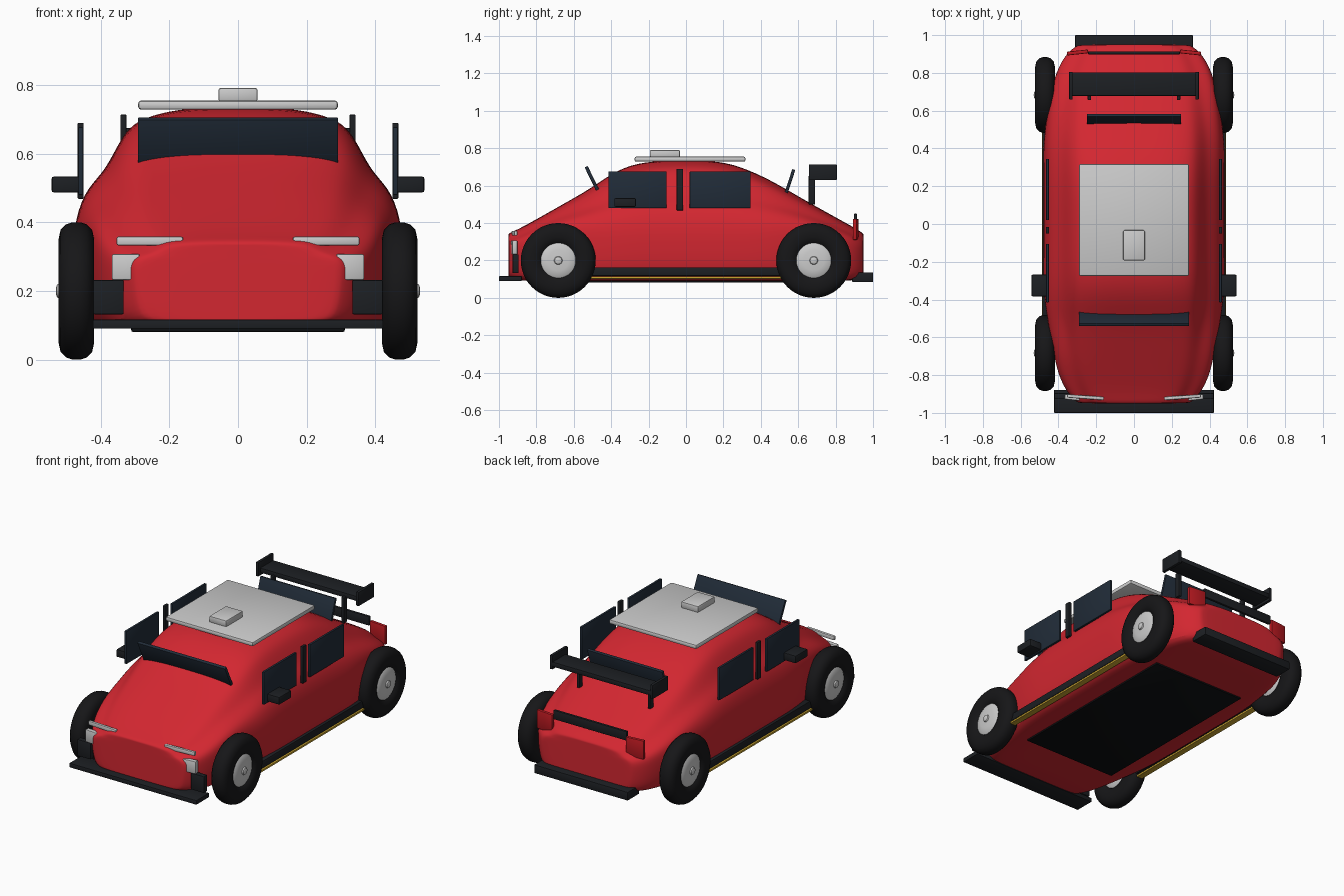
import bpy, bmesh
from math import radians, pi
from mathutils import Matrix, Vector

if "Cube" in bpy.data.objects:
    bpy.data.objects.remove(bpy.data.objects["Cube"])


def material(name, rgb):
    m = bpy.data.materials.new(name)
    m.diffuse_color = (*rgb, 1)
    m.use_nodes = True
    m.node_tree.nodes["Principled BSDF"].inputs["Base Color"].default_value = m.diffuse_color
    return m


RED = material("red_paint", (0.65, 0.02, 0.03))
LAMP_RED = material("lamp_red", (0.5, 0.01, 0.015))
GLASS = material("dark_glass", (0.015, 0.025, 0.04))
BLACK = material("black_trim", (0.012, 0.014, 0.017))
RUBBER = material("rubber", (0.008, 0.008, 0.009))
FLOOR = material("floor_black", (0.004, 0.005, 0.006))
SILVER = material("silver", (0.62, 0.63, 0.65))
WHITE = material("pale_panel", (0.66, 0.67, 0.69))
YELLOW = material("yellow_trim", (0.6, 0.38, 0.03))


def finish(bm, name, mat, smooth=True, angle=40):
    bmesh.ops.recalc_face_normals(bm, faces=bm.faces)
    me = bpy.data.meshes.new(name)
    bm.to_mesh(me)
    bm.free()
    me.materials.append(mat)
    ob = bpy.data.objects.new(name, me)
    bpy.context.collection.objects.link(ob)
    if smooth:
        bpy.ops.object.select_all(action='DESELECT')
        ob.select_set(True)
        bpy.context.view_layer.objects.active = ob
        bpy.ops.object.shade_smooth_by_angle(angle=radians(angle))
    return ob


def box(name, mat, x, y, z, bevel=0.004, rot=(0, 'X')):
    """Bevelled box from (min, max) ranges, turned about its own centre."""
    bm = bmesh.new()
    size = [r[1] - r[0] for r in (x, y, z)]
    mid = Vector([(r[0] + r[1]) / 2 for r in (x, y, z)])
    bmesh.ops.create_cube(bm, size=1)
    bmesh.ops.scale(bm, vec=size, verts=bm.verts)
    if bevel:
        bmesh.ops.bevel(bm, geom=bm.edges[:], offset=bevel, segments=2,
                        affect='EDGES', profile=0.5)
    bm.transform(Matrix.Translation(mid) @ Matrix.Rotation(radians(rot[0]), 4, rot[1]))
    return finish(bm, name, mat)


def pair(name, mat, x, y, z, bevel=0.004, turn=0):
    """Box on the right side and its mirror image on the left."""
    box("right_" + name, mat, x, y, z, bevel, (turn, 'Z'))
    box("left_" + name, mat, (-x[1], -x[0]), y, z, bevel, (-turn, 'Z'))


def lathe(name, mat, profile, centre, closed=False, steps=48):
    """Turn (x, radius) points about the x axis."""
    bm = bmesh.new()
    rings = []
    for i in range(steps):
        rot = Matrix.Rotation(2 * pi * i / steps, 4, 'X')
        rings.append([bm.verts.new(rot @ Vector((px, 0, r)) + Vector(centre))
                      for px, r in profile])
    n = len(profile)
    for i in range(steps):
        a, b = rings[i], rings[(i + 1) % steps]
        for j in range(n if closed else n - 1):
            k = (j + 1) % n
            bm.faces.new((a[j], a[k], b[k], b[j]))
    bmesh.ops.remove_doubles(bm, verts=bm.verts, dist=0.0003)
    return finish(bm, name, mat)


# Body shell: stations of (y, half width, bottom, top)
stations = [
    (-0.950, 0.285, 0.115, 0.335), (-0.946, 0.300, 0.108, 0.347),
    (-0.900, 0.350, 0.092, 0.365), (-0.800, 0.402, 0.09, 0.420),
    (-0.670, 0.428, 0.09, 0.494), (-0.510, 0.458, 0.09, 0.584),
    (-0.415, 0.472, 0.09, 0.654), (-0.300, 0.480, 0.09, 0.713),
    (-0.140, 0.480, 0.09, 0.737), (0.150, 0.480, 0.09, 0.737),
    (0.290, 0.480, 0.09, 0.704), (0.450, 0.480, 0.09, 0.632),
    (0.610, 0.455, 0.09, 0.537), (0.770, 0.428, 0.09, 0.447),
    (0.900, 0.365, 0.092, 0.376), (0.946, 0.300, 0.108, 0.347),
    (0.950, 0.285, 0.115, 0.335)]
# Upper cross-section: (share of half width, share of height above belt)
upper = [(0.94, 0.3), (0.82, 0.46), (0.755, 0.62), (0.70, 0.76),
         (0.62, 0.89), (0.42, 0.97), (0.2, 1.0)]
bm = bmesh.new()
rings = []
for y, w, lo, t in stations:
    belt = min(0.38, lo + 0.72 * (t - lo))
    half = [(0.35 * w, lo), (0.80 * w, lo), (0.95 * w, lo + 0.015),
            (0.99 * w, lo + 0.1), (w, 0.5 * (belt + lo + 0.1)), (w, belt)]
    half += [(f * w, belt + h * (t - belt)) for f, h in upper]
    loop = half + [(-px, pz) for px, pz in reversed(half)]
    rings.append([bm.verts.new((px, y, pz)) for px, pz in loop])
for a, b in zip(rings, rings[1:]):
    for j in range(len(a)):
        k = (j + 1) % len(a)
        bm.faces.new((a[j], a[k], b[k], b[j]))
# Nose and tail panels closed as a grid of quads
for ring in (rings[0], rings[-1]):
    n = len(ring)
    for j in range(n // 2 - 1):
        bm.faces.new((ring[j], ring[j + 1], ring[n - 2 - j], ring[n - 1 - j]))
body = finish(bm, "body_shell", RED, angle=60)
sub = body.modifiers.new("smooth", 'SUBSURF')
sub.levels = sub.render_levels = 2

# Wheels
tyre = [(-0.03, 0.088), (-0.044, 0.10), (-0.051, 0.125), (-0.052, 0.15),
        (-0.046, 0.178), (-0.03, 0.194), (-0.012, 0.2)]
tyre += [(-px, r) for px, r in reversed(tyre)]
hub = [(0.034, 0.097), (0.042, 0.085), (0.047, 0.055), (0.049, 0.022),
       (0.056, 0.019), (0.059, 0.01), (0.060, 0.0)]
hub = [(-px, r) for px, r in reversed(hub)] + hub
for side, sx in (("right", 1), ("left", -1)):
    for end, sy in (("front", -1), ("rear", 1)):
        c = (sx * 0.471, sy * 0.683, 0.2)
        lathe(f"{side}_{end}_tyre", RUBBER, tyre, c, closed=True)
        lathe(f"{side}_{end}_hub", SILVER, hub, c)

# Glass and door pillars
box("windscreen", GLASS, (-0.292, 0.292), (-0.508, -0.490), (0.55, 0.71), 0.003, (26, 'X'))
box("rear_window", GLASS, (-0.25, 0.25), (0.543, 0.560), (0.53, 0.69), 0.003, (-18, 'X'))
pair("front_side_window", GLASS, (0.451, 0.465), (-0.415, -0.105), (0.48, 0.677), 0.002)
pair("rear_side_window", GLASS, (0.451, 0.465), (0.02, 0.345), (0.48, 0.675), 0.002)
pair("door_pillar", BLACK, (0.450, 0.467), (-0.05, -0.015), (0.468, 0.69), 0.003)
pair("mirror", BLACK, (0.455, 0.543), (-0.383, -0.268), (0.487, 0.533), 0.006)

# Roof panel and scoop
box("roof_panel", WHITE, (-0.291, 0.291), (-0.275, 0.318), (0.728, 0.755), 0.009)
box("roof_scoop", WHITE, (-0.057, 0.057), (-0.193, -0.033), (0.752, 0.791), 0.006)

# Nose parts
box("front_splitter", BLACK, (-0.423, 0.423), (-1.0, -0.878), (0.09, 0.116), 0.003)
pair("front_vent", BLACK, (0.333, 0.422), (-0.927, -0.895), (0.132, 0.232), 0.004)
pair("headlight", WHITE, (0.285, 0.367), (-0.932, -0.905), (0.232, 0.307), 0.005, 6)
pair("light_bar", WHITE, (0.160, 0.354), (-0.926, -0.908), (0.333, 0.358), 0.005, 4)

# Tail parts
box("rear_diffuser", BLACK, (-0.312, 0.312), (0.888, 1.0), (0.085, 0.136), 0.004)
pair("tail_light", LAMP_RED, (0.243, 0.355), (0.898, 0.918), (0.31, 0.423), 0.005, -6)
box("tail_strip", BLACK, (-0.243, 0.243), (0.898, 0.914), (0.395, 0.45), 0.003)

# Rear wing
box("wing_blade", BLACK, (-0.33, 0.33), (0.678, 0.803), (0.645, 0.675), 0.005)
pair("wing_end_plate", BLACK, (0.325, 0.343), (0.658, 0.806), (0.63, 0.714), 0.003)
pair("wing_strut", BLACK, (0.227, 0.245), (0.656, 0.690), (0.50, 0.655), 0.003)

# Sills and floor
pair("side_skirt", BLACK, (0.44, 0.485), (-0.52, 0.52), (0.118, 0.163), 0.005)
pair("skirt_stripe", YELLOW, (0.45, 0.488), (-0.52, 0.52), (0.102, 0.114), 0.002)
box("floor_panel", FLOOR, (-0.31, 0.31), (-0.57, 0.57), (0.081, 0.096), 0.002)
